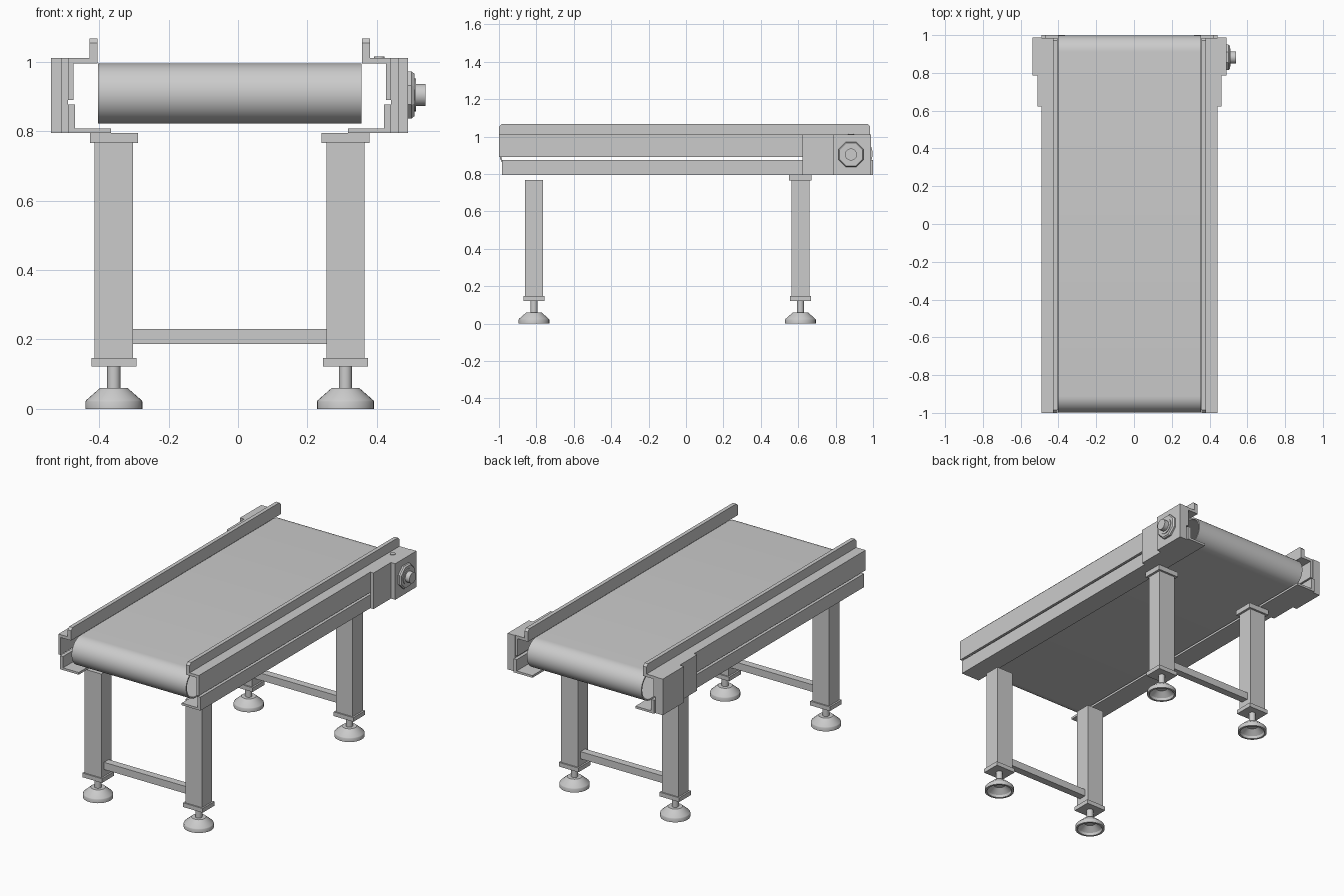
import bpy, bmesh, math
from mathutils import Matrix

if "Cube" in bpy.data.objects:
    bpy.data.objects.remove(bpy.data.objects["Cube"])

CX = -0.024  # centre line of the conveyor (drive hub sticks out to +x)


def finish(name, bm, smooth=False):
    bmesh.ops.recalc_face_normals(bm, faces=bm.faces)
    me = bpy.data.meshes.new(name)
    bm.to_mesh(me)
    bm.free()
    ob = bpy.data.objects.new(name, me)
    bpy.context.collection.objects.link(ob)
    if smooth:
        bpy.ops.object.select_all(action='DESELECT')
        ob.select_set(True)
        bpy.context.view_layer.objects.active = ob
        bpy.ops.object.shade_smooth_by_angle(angle=math.radians(30))
    return ob


def box(name, x, y, z):
    bm = bmesh.new()
    bmesh.ops.create_cube(bm, size=1)
    for v in bm.verts:
        for i, (a, b) in enumerate((x, y, z)):
            v.co[i] = (a + b) / 2 + v.co[i] * (b - a)
    return finish(name, bm)


def extrude_y(name, pts, y0, y1):
    """Closed (x, z) outline extruded along y."""
    bm = bmesh.new()
    f = bm.faces.new([bm.verts.new((x, y0, z)) for x, z in pts])
    r = bmesh.ops.extrude_face_region(bm, geom=[f])
    for v in r['geom']:
        if isinstance(v, bmesh.types.BMVert):
            v.co.y = y1
    return finish(name, bm)


def lathe(name, profile, loc, n=32, axis='Z', phase=0.0):
    """Closed (radius, height) profile revolved about z or x."""
    bm = bmesh.new()
    rings = []
    for i in range(n):
        a = 2 * math.pi * i / n + phase
        rings.append([bm.verts.new((r * math.cos(a), r * math.sin(a), h)) for r, h in profile])
    m = len(profile)
    for i in range(n):
        A, B = rings[i], rings[(i + 1) % n]
        for j in range(m):
            k = (j + 1) % m
            bm.faces.new((A[j], B[j], B[k], A[k]))
    bmesh.ops.remove_doubles(bm, verts=bm.verts, dist=1e-6)
    bmesh.ops.dissolve_degenerate(bm, edges=bm.edges, dist=1e-6)
    M = Matrix.Rotation(math.pi / 2, 4, 'Y') if axis == 'X' else Matrix.Identity(4)
    bmesh.ops.transform(bm, matrix=Matrix.Translation(loc) @ M, verts=bm.verts)
    return finish(name, bm, smooth=n > 8)


# Belt: hollow loop with rounded ends
def stadium(r, n=20):
    half = 0.998 - 0.0865
    return [((half if k == 0 else -half) + r * math.cos(a), 0.9085 + r * math.sin(a))
            for k in (0, 1)
            for a in [-math.pi / 2 + math.pi * (k + i / n) for i in range(n + 1)]]


bm = bmesh.new()
loops = [[bm.verts.new((x, y, z)) for y, z in stadium(r)]
         for r, x in ((0.0865, CX - 0.379), (0.0865, CX + 0.379),
                      (0.0785, CX + 0.379), (0.0785, CX - 0.379))]
for a in range(4):
    A, B = loops[a], loops[(a + 1) % 4]
    for i in range(len(A)):
        j = (i + 1) % len(A)
        bm.faces.new((A[i], A[j], B[j], B[i]))
finish("conveyor_belt", bm, smooth=True)

# Side rails and end brackets, both sides
UPPER = [(0.381, 0.994), (0.450, 0.994), (0.450, 0.890), (0.465, 0.890),
         (0.465, 1.011), (0.404, 1.011), (0.404, 1.067), (0.381, 1.067)]
LOWER = [(0.341, 0.795), (0.465, 0.795), (0.465, 0.876), (0.445, 0.876),
         (0.445, 0.808), (0.341, 0.808)]
for side, s in (("left", -1), ("right", 1)):
    def span(a, b):
        return tuple(sorted((CX + s * a, CX + s * b)))
    rail = extrude_y(side + "_guard_rail", [(CX + s * x, z) for x, z in UPPER], -1.0, 0.985)
    # clipped top corners of the guard
    bm = bmesh.new()
    bm.from_mesh(rail.data)
    ends = [e for e in bm.edges
            if all(v.co.z > 1.06 for v in e.verts)
            and abs(e.verts[0].co.y - e.verts[1].co.y) < 1e-4]
    bmesh.ops.bevel(bm, geom=ends, offset=0.014, segments=1, affect='EDGES')
    bm.to_mesh(rail.data)
    bm.free()
    extrude_y(side + "_lower_rail", [(CX + s * x, z) for x, z in LOWER], -0.985, 1.0)
    box(side + "_mount_plate", span(0.465, 0.486), (0.622, 0.988), (0.795, 1.011))
    box(side + "_bearing_block", span(0.486, 0.514), (0.787, 0.988), (0.795, 1.011))

# Drive hub on the right bearing block
HUB = (0.49, 0.882, 0.904)
lathe("hub_flange", [(0, -0.005), (0.073, -0.005), (0.073, 0.010), (0.066, 0.018), (0, 0.018)],
      HUB, n=8, axis='X', phase=math.pi / 8)
lathe("hub_collar", [(0, 0.01), (0.047, 0.01), (0.047, 0.022), (0, 0.022)], HUB, axis='X')
lathe("hub_shaft", [(0, 0.01), (0.032, 0.01), (0.032, 0.05), (0, 0.05)], HUB, axis='X')
lathe("rail_screw", [(0, 0), (0.015, 0), (0.015, 0.006), (0, 0.006)], (0.407, 0.882, 1.009), n=16)

# Legs with plates, levelling feet and cross bars
FOOT = [(0.0, 0.060), (0.040, 0.060), (0.080, 0.025), (0.082, 0.021), (0.082, 0.0),
        (0.070, 0.0), (0.066, 0.014), (0.032, 0.042), (0.0, 0.042)]
for end, y in (("front", -0.813), ("back", 0.612)):
    for side, s in (("left", -1), ("right", 1)):
        n, x = end + "_" + side, CX + s * 0.3335
        box(n + "_leg", (x - 0.055, x + 0.055), (y - 0.048, y + 0.048), (0.145, 0.768))
        box(n + "_leg_base_plate", (x - 0.065, x + 0.065), (y - 0.056, y + 0.056), (0.122, 0.147))
        if end == "back":
            box(n + "_leg_top_plate", (x - 0.069, x + 0.069), (y - 0.06, y + 0.06), (0.765, 0.795))
        lathe(n + "_foot_stem", [(0, 0.05), (0.019, 0.05), (0.019, 0.125), (0, 0.125)],
              (x, y, 0), n=20)
        lathe(n + "_foot", FOOT, (x, y, 0))
    box(end + "_cross_bar", (CX - 0.28, CX + 0.28), (y - 0.022, y + 0.022), (0.187, 0.23))
